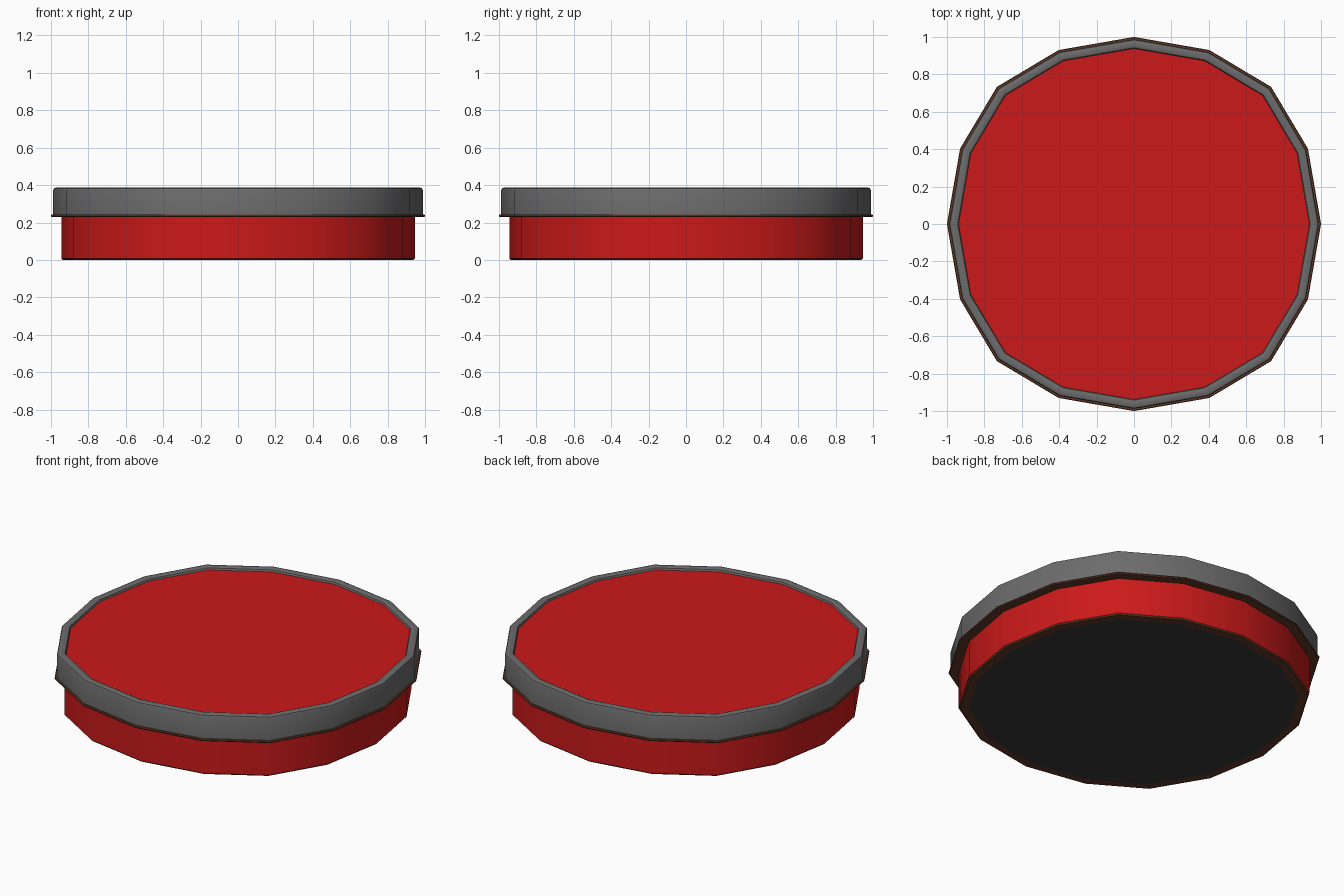
import bpy, bmesh, math

if "Cube" in bpy.data.objects:
    bpy.data.objects.remove(bpy.data.objects["Cube"])

# Sixteen-sided outline, slightly fuller on the diagonals
def outline():
    pts = []
    for q in range(4):
        c, s = round(math.cos(q * math.pi / 2)), round(math.sin(q * math.pi / 2))
        for x, y in ((1, 0), (0.93, 0.403), (0.733, 0.733), (0.403, 0.93)):
            pts.append((x * c - y * s, x * s + y * c))
    return pts

OUTLINE = outline()

def material(name, color):
    m = bpy.data.materials.new(name)
    m.diffuse_color = (*color, 1)
    m.use_nodes = True
    m.node_tree.nodes["Principled BSDF"].inputs["Base Color"].default_value = m.diffuse_color
    return m

# Sweep a (scale, z) profile round the outline; optionally close it or cap its ends
def lathe(name, profile, mat, closed=False, cap_start=False, cap_end=False):
    bm = bmesh.new()
    rings = [[bm.verts.new((x * r, y * r, z)) for x, y in OUTLINE] for r, z in profile]
    n = len(OUTLINE)
    pairs = list(zip(rings, rings[1:]))
    if closed:
        pairs.append((rings[-1], rings[0]))
    for a, b in pairs:
        for i in range(n):
            j = (i + 1) % n
            bm.faces.new((a[i], a[j], b[j], b[i]))
    if cap_start:
        bm.faces.new(rings[0][::-1])
    if cap_end:
        bm.faces.new(rings[-1])
    bmesh.ops.recalc_face_normals(bm, faces=bm.faces[:])
    me = bpy.data.meshes.new(name)
    bm.to_mesh(me)
    bm.free()
    me.materials.append(mat)
    ob = bpy.data.objects.new(name, me)
    bpy.context.collection.objects.link(ob)
    bpy.ops.object.select_all(action='DESELECT')
    ob.select_set(True)
    bpy.context.view_layer.objects.active = ob
    bpy.ops.object.shade_smooth_by_angle(angle=math.radians(32))
    return ob

red = material("red", (0.6, 0.01, 0.01))
grey = material("grey", (0.15, 0.15, 0.15))
dark = material("dark_grey", (0.04, 0.04, 0.04))
brown = material("brown", (0.12, 0.04, 0.02))

# Red side wall and slightly sunken red top
lathe("side_wall", [(0.945, 0.008), (0.945, 0.232)], red)
lathe("top_panel", [(0.938, 0.372)], red, cap_end=True)

# Grey upper rim with rounded edges
lathe("upper_rim", [(0.988, 0.242), (0.988, 0.372), (0.984, 0.383), (0.973, 0.387),
                    (0.952, 0.387), (0.942, 0.383), (0.938, 0.371)], grey)

# Thin brown lip under the rim
lathe("rim_lip", [(0.944, 0.23), (0.997, 0.23), (1.0, 0.236), (0.997, 0.242),
                  (0.944, 0.242)], brown, closed=True)

# Brown border round the underside, and the dark base inside it
lathe("base_border", [(0.945, 0.008), (0.937, 0.0), (0.89, 0.0)], brown)
lathe("base_panel", [(0.89, 0.0)], dark, cap_start=True)
